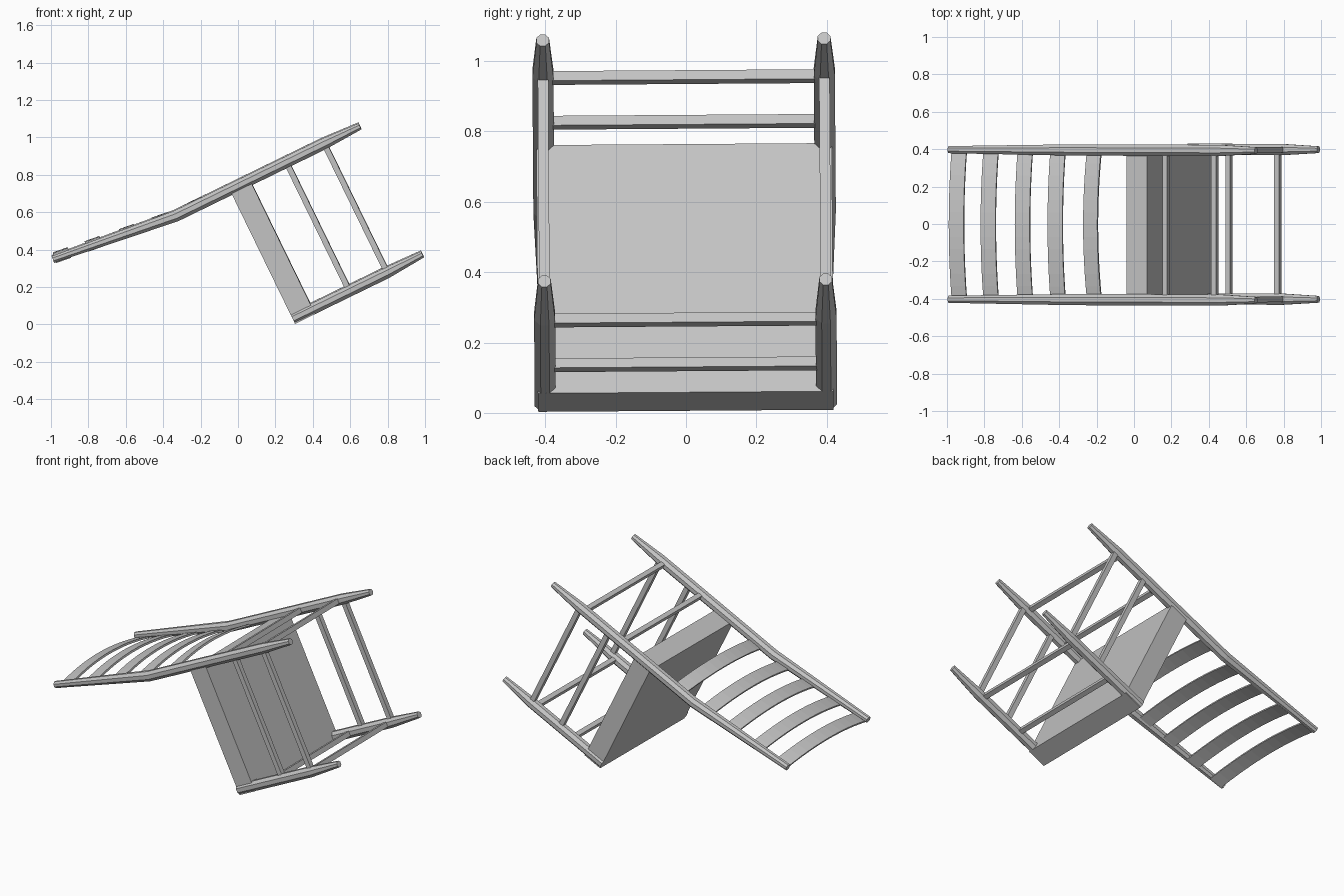
import bpy, bmesh, math
from mathutils import Vector, Matrix

if "Cube" in bpy.data.objects:
    bpy.data.objects.remove(bpy.data.objects["Cube"])

# The chair lies tipped over: "down" runs along its legs, "front" from back to front of the seat
TILT = math.radians(26)
DOWN = Vector((math.cos(TILT), 0, math.sin(TILT)))
FRONT = Vector((math.sin(TILT), 0, -math.cos(TILT)))
SIDE = Vector((0, 1, 0))
CORNER = Vector((0.305, 0, 0.006))
ROLL = Matrix.Rotation(math.radians(0.4), 4, 'X')

grey = bpy.data.materials.new("light_grey")
grey.diffuse_color = (0.55, 0.55, 0.55, 1)
grey.use_nodes = True
grey.node_tree.nodes["Principled BSDF"].inputs["Base Color"].default_value = grey.diffuse_color


def at(u, f, y=0.0):
    return CORNER + DOWN * u + FRONT * f + SIDE * y


def loft(name, rings):
    """Skin a list of equal-sized rings into one capped solid."""
    bm = bmesh.new()
    loops = [[bm.verts.new(ROLL @ p) for p in ring] for ring in rings]
    for a, b in zip(loops, loops[1:]):
        for i in range(len(a)):
            j = (i + 1) % len(a)
            bm.faces.new((a[i], a[j], b[j], b[i]))
    bm.faces.new(loops[0])
    bm.faces.new(loops[-1])
    bmesh.ops.recalc_face_normals(bm, faces=bm.faces)
    mesh = bpy.data.meshes.new(name)
    bm.to_mesh(mesh)
    bm.free()
    mesh.materials.append(grey)
    obj = bpy.data.objects.new(name, mesh)
    bpy.context.collection.objects.link(obj)


def post(name, path, radii, y):
    """Eight-sided tapered post along (u, f) points."""
    pts = [at(u, f, y) for u, f in path]
    rings = []
    for i, (p, r) in enumerate(zip(pts, radii)):
        d = (pts[min(i + 1, len(pts) - 1)] - pts[max(i - 1, 0)]).normalized()
        n = d.cross(SIDE)
        R = r / math.cos(math.pi / 8)
        angles = [math.pi / 8 + k * math.pi / 4 for k in range(8)]
        rings.append([p + (n * math.cos(a) + SIDE * math.sin(a)) * R for a in angles])
    loft(name, rings)


def box(name, u, f, y):
    """Box from ranges along the chair's own axes."""
    rings = [[at(a, b, yy) for a, b in
              ((u[0], f[0]), (u[1], f[0]), (u[1], f[1]), (u[0], f[1]))] for yy in y]
    loft(name, rings)


# Seat slab
box("seat", (0, 0.12), (-0.785, 0), (-0.42, 0.42))

# Legs, the back pair running on up into the leaning back posts
KNEE, TOP = (-0.319, -0.797), (-1.013, -0.877)
for label, s in (("left", -1), ("right", 1)):
    post("front_leg_" + label, [(0.0, -0.03), (0.56, -0.03), (0.775, -0.035)],
         [0.03, 0.03, 0.018], s * 0.4)
    post("back_post_" + label, [TOP, KNEE, (0.56, -0.797), (0.775, -0.797)],
         [0.019, 0.03, 0.03, 0.018], s * 0.4)
    # Side stretchers
    for i, u in enumerate((0.337, 0.562)):
        box(f"side_stretcher_{label}_{i + 1}", (u - 0.015, u + 0.015),
            (-0.79, -0.035), (s * 0.4 - 0.015, s * 0.4 + 0.015))

# Front and back stretchers
for label, f in (("front", -0.03), ("back", -0.797)):
    for i, u in enumerate((0.24, 0.53)):
        box(f"{label}_stretcher_{i + 1}", (u - 0.014, u + 0.014),
            (f - 0.015, f + 0.015), (-0.39, 0.39))

# Bowed back slats: centred on the posts, curving backwards in the middle
knee, top = at(*KNEE), at(*TOP)
for i, x in enumerate((-0.94, -0.77, -0.587, -0.412, -0.22)):
    if x < knee.x:
        along = (knee - top).normalized()
    else:
        along = DOWN
    centre = knee + along * ((x - knee.x) / along.x)
    back = along.cross(SIDE)
    if back.z < 0:
        back = -back
    rings = []
    for k in range(13):
        t = -1 + k / 6
        mid = centre + SIDE * (0.395 * t) + back * (0.027 - 0.045 * t * t)
        rings.append([mid + along * (a * 0.042) + back * (b * 0.006)
                      for a, b in ((-1, -1), (1, -1), (1, 1), (-1, 1))])
    loft(f"back_slat_{i + 1}", rings)
